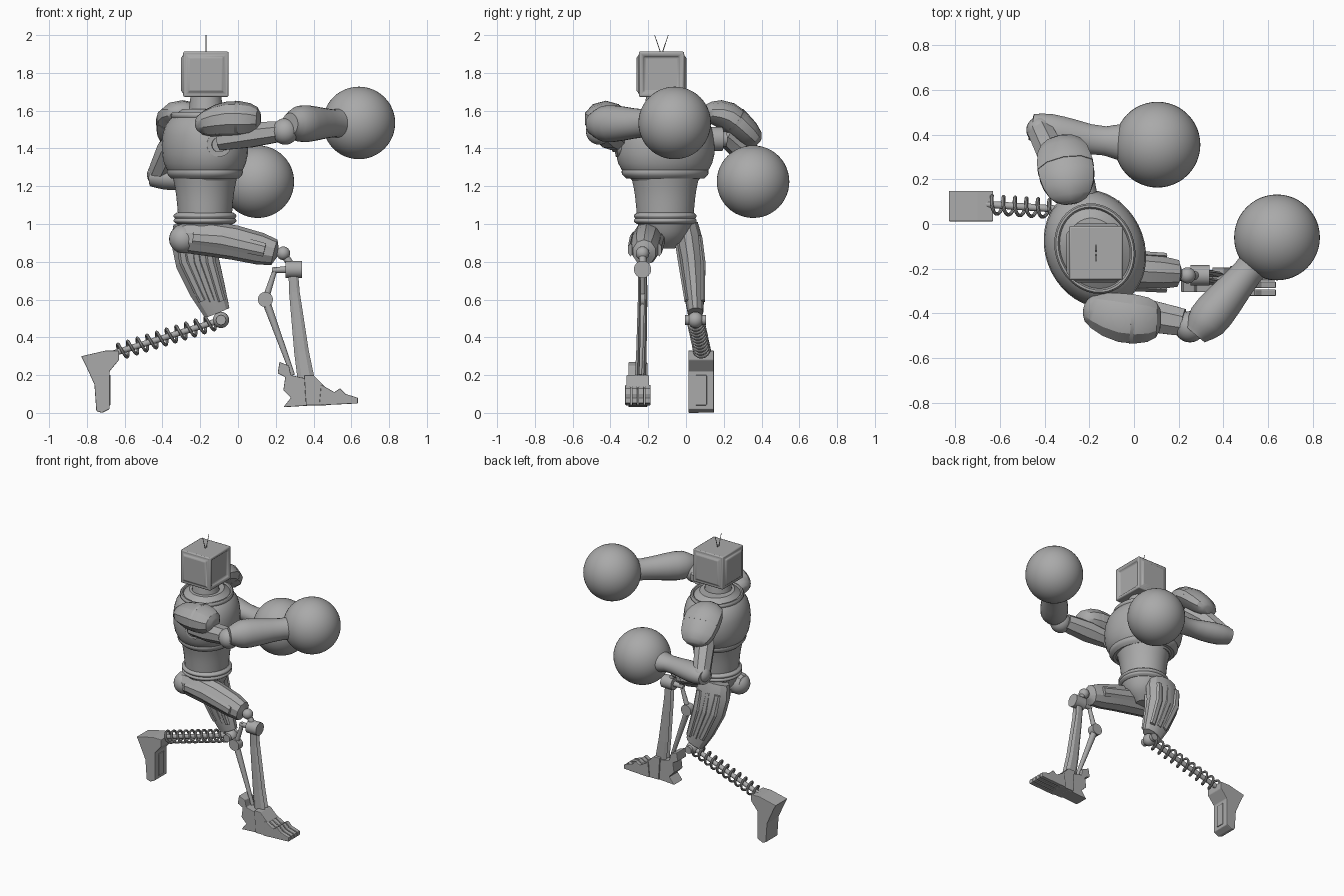
import bpy, bmesh, math
from mathutils import Vector

default_cube = bpy.data.objects.get("Cube")
if default_cube:
    bpy.data.objects.remove(default_cube)

SHADE = 0.4
grey = bpy.data.materials.new("plain grey")
grey.use_nodes = True
grey.diffuse_color = (SHADE, SHADE, SHADE, 1)
grey.node_tree.nodes["Principled BSDF"].inputs["Base Color"].default_value = grey.diffuse_color

UP, FRONT, SIDE = Vector((0, 0, 1)), Vector((1, 0, 0)), Vector((0, 1, 0))
CHEST_FACING = Vector((.92, .39, 0))


def finish(name, mesh_builder, smooth=40, bevel=0):
    bmesh.ops.recalc_face_normals(mesh_builder, faces=mesh_builder.faces)
    mesh = bpy.data.meshes.new(name)
    mesh_builder.to_mesh(mesh)
    mesh_builder.free()
    mesh.materials.append(grey)
    part = bpy.data.objects.new(name, mesh)
    bpy.context.collection.objects.link(part)
    if bevel:
        modifier = part.modifiers.new("soft edges", "BEVEL")
        modifier.width, modifier.segments = bevel, 2
    if smooth:
        bpy.ops.object.select_all(action="DESELECT")
        part.select_set(True)
        bpy.context.view_layer.objects.active = part
        bpy.ops.object.shade_smooth_by_angle(angle=math.radians(smooth))


def spline(values, t):
    """Smooth curve through evenly spaced numbers or points."""
    last = len(values) - 1
    i = min(int(t * last), last - 1)
    f = t * last - i
    before, start, end, after = (values[max(0, min(last, i + k))] for k in (-1, 0, 1, 2))
    hump = f * (1 - f) / 2
    return start * (1 - f) + end * f + ((start - before) * (1 - f) - (after - end) * f
                                        + (end - start) * (2 * f - 1)) * hump


def skin(name, points, widths, heights, up=UP, sides=24, smooth=40):
    """Join elliptical rings along points; heights run along the up direction."""
    bm, rings = bmesh.new(), []
    last = len(points) - 1
    for i, point in enumerate(points):
        along = (points[min(i + 1, last)] - points[max(i - 1, 0)]).normalized()
        across = along.cross(up).normalized()
        upward = across.cross(along)
        angles = [math.tau * (k + .5) / sides for k in range(sides)]
        rings.append([bm.verts.new(point + across * widths[i] * math.cos(a)
                                   + upward * heights[i] * math.sin(a)) for a in angles])
    for ring, following in zip(rings, rings[1:]):
        for k in range(sides):
            bm.faces.new((ring[k - 1], ring[k], following[k], following[k - 1]))
    bm.faces.new(rings[0])
    bm.faces.new(rings[-1])
    finish(name, bm, smooth)


def limb(name, path, widths, ratio=1, up=UP, sides=24, smooth=40, steps=14, cap=0):
    """Tapering body along a curved path; cap rounds off both ends."""
    path = [Vector(p) for p in path]
    points, across = [], []
    for i in range(steps + 1):
        t = (1 - math.cos(math.pi * i / steps)) / 2
        dome = max(.3, (1 - abs(2 * t - 1) ** cap) ** (1 / cap)) if cap else 1
        points.append(spline(path, t))
        across.append(spline(widths, t) * dome)
    skin(name, points, across, [w * ratio for w in across], up, sides, smooth)


def rod(name, start, end, *radii, up=UP, sides=20):
    limb(name, (start, end), (radii[0], radii[-1]), up=up, sides=sides, steps=1)


def ball(name, centre, radius, segments=24):
    bm = bmesh.new()
    bmesh.ops.create_uvsphere(bm, u_segments=segments, v_segments=segments // 2, radius=radius)
    bmesh.ops.translate(bm, verts=bm.verts, vec=centre)
    finish(name, bm)


def plate(name, outline, middle, thickness):
    """Extrude a side outline across the body."""
    bm = bmesh.new()
    face = bm.faces.new([bm.verts.new((x, middle - thickness / 2, z)) for x, z in outline])
    extruded = bmesh.ops.extrude_face_region(bm, geom=[face])["geom"]
    verts = [item for item in extruded if isinstance(item, bmesh.types.BMVert)]
    bmesh.ops.translate(bm, verts=verts, vec=SIDE * thickness)
    finish(name, bm, smooth=0, bevel=.004)


# Head: boxy set with a sunken screen and raised panels on the other sides
HEAD = Vector((-.17, -.13, 1.793))
bm = bmesh.new()
bmesh.ops.create_cube(bm, size=.24)
bmesh.ops.translate(bm, verts=bm.verts, vec=HEAD)
bm.normal_update()
for face in list(bm.faces):
    if abs(face.normal.z) < .5:
        depth = -.015 if face.normal.x > .5 else .012
        bmesh.ops.inset_individual(bm, faces=[face], thickness=.03)
        bmesh.ops.inset_individual(bm, faces=[face], thickness=.012, depth=depth)
finish("head", bm, smooth=30, bevel=.016)
rod("neck", HEAD - UP * .25, HEAD - UP * .1, .1, .08, up=FRONT)
for direction in (-1, 1):
    tip = HEAD + UP * .207 + SIDE * direction * .036
    rod("antenna", HEAD + UP * .1, tip, .003, .002, up=FRONT, sides=6)

# Torso: chest twisted toward the leading arm, with collar, hem, waist and belt
CHEST = Vector((-.175, -.11, 0))
CHEST_SIDE = CHEST_FACING.cross(UP)


def torso_band(name, low, high, widths, ratio=.82, facing=CHEST_FACING):
    limb(name, (CHEST + UP * low, CHEST + UP * high), widths, ratio, facing, sides=40)


torso_band("chest", 1.23, 1.61, (.18, .25, .27, .24, .14))
torso_band("chest_hem", 1.24, 1.29, (.21, .235, .235))
torso_band("waist", 1.04, 1.25, (.15, .16, .18), .95, FRONT)
torso_band("belt_lower", 1, 1.03, (.15, .167, .16), 1, FRONT)
torso_band("belt_upper", 1.03, 1.06, (.16, .167, .15), 1, FRONT)
torso_band("pelvis", .87, 1.01, (.05, .12, .15), 1, FRONT)
loop = [math.tau * k / 40 for k in range(41)]
collar = [CHEST + UP * 1.575 + CHEST_SIDE * .195 * math.cos(a) + CHEST_FACING * .165 * math.sin(a) for a in loop]
skin("collar_ring", collar, [.013] * 41, [.016] * 41, sides=8)

# Shoulder sockets
for name, start, end in (("right", Vector((-.11, -.28, 1.42)), Vector((-.1, -.37, 1.42))),
                         ("left", Vector((-.22, .08, 1.45)), Vector((-.24, .19, 1.45)))):
    rod(name + "_socket", start, end, .065)
    rod(name + "_socket_cap", end, end.lerp(start, -.2), .04)

# Shoulder pads: rounded faceted shells with a raised band
for name, start, middle, end, size in (
        ("right", (-.22, -.37, 1.52), (-.05, -.42, 1.555), (.12, -.43, 1.55), .115),
        ("left", (-.28, .09, 1.59), (-.3, .22, 1.57), (-.33, .38, 1.43), .13)):
    path = [Vector(p) for p in (start, middle, end)]
    flat = .82 if name == "right" else .6
    widths = (size * .75, size, size)
    limb(name + "_shoulder_pad", path, widths, flat, sides=10, smooth=30, steps=10, cap=2.6)
    band = [spline(path, t) for t in (.6, .64)]
    limb(name + "_pad_band", band, (size * 1.02, size), flat, sides=10, steps=1)

# Leading (right) arm
GLOVE = .192
elbow, glove = Vector((.25, -.46, 1.49)), Vector((.64, -.06, 1.535))
limb("right_upper_arm", ((-.1, -.37, 1.44), (.06, -.41, 1.47), (.22, -.44, 1.49)), (.06, .078, .065),
     .9, sides=8, smooth=25, steps=4)
ball("right_elbow", elbow, .07)
limb("right_forearm", ((.275, -.495, 1.53), glove), (.055, .092, .086, .07, .085, .13), 1.05)
ball("right_glove", glove, GLOVE, 48)

# Trailing (left) arm
elbow, glove = Vector((-.42, .42, 1.26)), Vector((.105, .355, 1.224))
limb("left_upper_arm", ((-.29, .2, 1.48), (-.36, .3, 1.4), elbow), (.06, .07, .06), sides=8, smooth=25, steps=4)
ball("left_elbow", elbow, .062)
limb("left_forearm", ((-.46, .435, 1.25), (-.2, .38, 1.24), glove), (.06, .078, .075, .065, .1, .13), .85)
ball("left_glove", glove, GLOVE, 48)

# Leading (right) leg: faceted thigh with side rails, ball knee, twin struts
knee, drum = Vector((.24, -.23, .845)), Vector((.295, -.23, .76))
thigh = [Vector(p) for p in ((-.35, -.19, .93), (-.09, -.205, .915), (.21, -.222, .845))]
ball("right_hip", (-.29, -.2, .92), .075)
limb("right_thigh", thigh, (.06, .08, .085, .08, .075), 1.1, sides=10, smooth=20, steps=7, cap=5)
for direction in (-1, 1):
    rail = [spline(thigh, t) + SIDE * .076 * direction for t in (.25, .5, .85)]
    limb("right_thigh_rail", rail, (.014, .018, .015), 2.4, sides=6, smooth=0, steps=4)
rod("right_knee_pin", thigh[-1], knee, .02)
ball("right_knee", knee, .036)
rod("knee_drum", drum - FRONT * .043, drum + FRONT * .043, .046)
rod("knee_bracket", knee, drum, .02)
rod("knee_link", (.18, -.23, .755), drum, .014, .022)
for y in (-.247, -.213):
    limb("front_strut", ((.293, y, .74), (.31, y, .5), (.36, y - .012, .18)), (.008, .01, .014),
         3.2, FRONT, sides=6, smooth=0, steps=3)
joint = Vector((.145, -.23, .6))
rod("rear_strut_upper", (.2, -.23, .77), joint, .012, .018, up=FRONT)
rod("strut_joint", joint - SIDE * .025, joint + SIDE * .025, .04)
rod("rear_strut_lower", joint, (.29, -.245, .2), .022, .012, up=FRONT)

# Leading foot: heel, instep and a row of toes
FOOT = -.255
plate("right_heel", ((.24, .03), (.28, .08), (.24, .12), (.25, .19), (.21, .21), (.22, .27),
                     (.27, .25), (.28, .2), (.41, .17), (.4, .04)), FOOT, .1)
plate("right_instep", ((.36, .04), (.35, .2), (.4, .2), (.46, .14), (.47, .04)), FOOT, .12)
for k in range(4):
    plate("right_toe", ((.43, .04), (.44, .15), (.51, .11), (.54, .13), (.57, .1), (.635, .08), (.635, .05)),
          FOOT + .035 * (k - 1.5), .029)

# Trailing (left) leg: fluted thigh, coil shin, block foot
knee, ankle = Vector((-.09, .05, .492)), Vector((-.66, .088, .315))
thigh = [Vector(p) for p in ((-.235, 0, 1), (-.215, .03, .8), (-.11, .05, .53))]
widths = (.065, .075, .07, .058, .042)
ball("left_hip", (-.24, 0, .93), .08)
limb("left_thigh", thigh, widths, 1.7, FRONT, sides=12, smooth=20, steps=6)
for direction in (-1, 1):
    for lean in (-1, 0, 1):
        flute = [spline(thigh, t) + (SIDE * direction * .85 + FRONT * lean) * spline(widths, t)
                 for t in (.2, .5, .85)]
        limb("left_thigh_flute", flute, (.013, .015, .012), 1.8, FRONT, sides=6, smooth=0, steps=4)
ball("left_knee", knee, .043)
rod("left_knee_axle", knee - SIDE * .055, knee + SIDE * .055, .026)
axis = (ankle - knee).normalized()
across = axis.cross(UP).normalized()
upward = axis.cross(across)
TURNS, STEPS = 10, 24
coil = []
for k in range(TURNS * STEPS + 1):
    angle = math.tau * k / STEPS
    centre = knee.lerp(ankle, .06 + .9 * k / (TURNS * STEPS))
    coil.append(centre + (across * math.cos(angle) + upward * math.sin(angle)) * .04)
wire = [.008] * len(coil)
skin("shin_coil", coil, wire, wire, axis, sides=8)
rod("shin_core", knee, ankle, .016)
plate("left_foot", ((-.83, .3), (-.7, .33), (-.63, .33), (-.63, .28), (-.68, .22), (-.68, .02),
                    (-.72, 0), (-.75, .01), (-.76, .15), (-.81, .26)), .08, .136)
plate("left_foot_panel", ((-.682, .04), (-.682, .2), (-.674, .2), (-.674, .04)), .08, .06)
